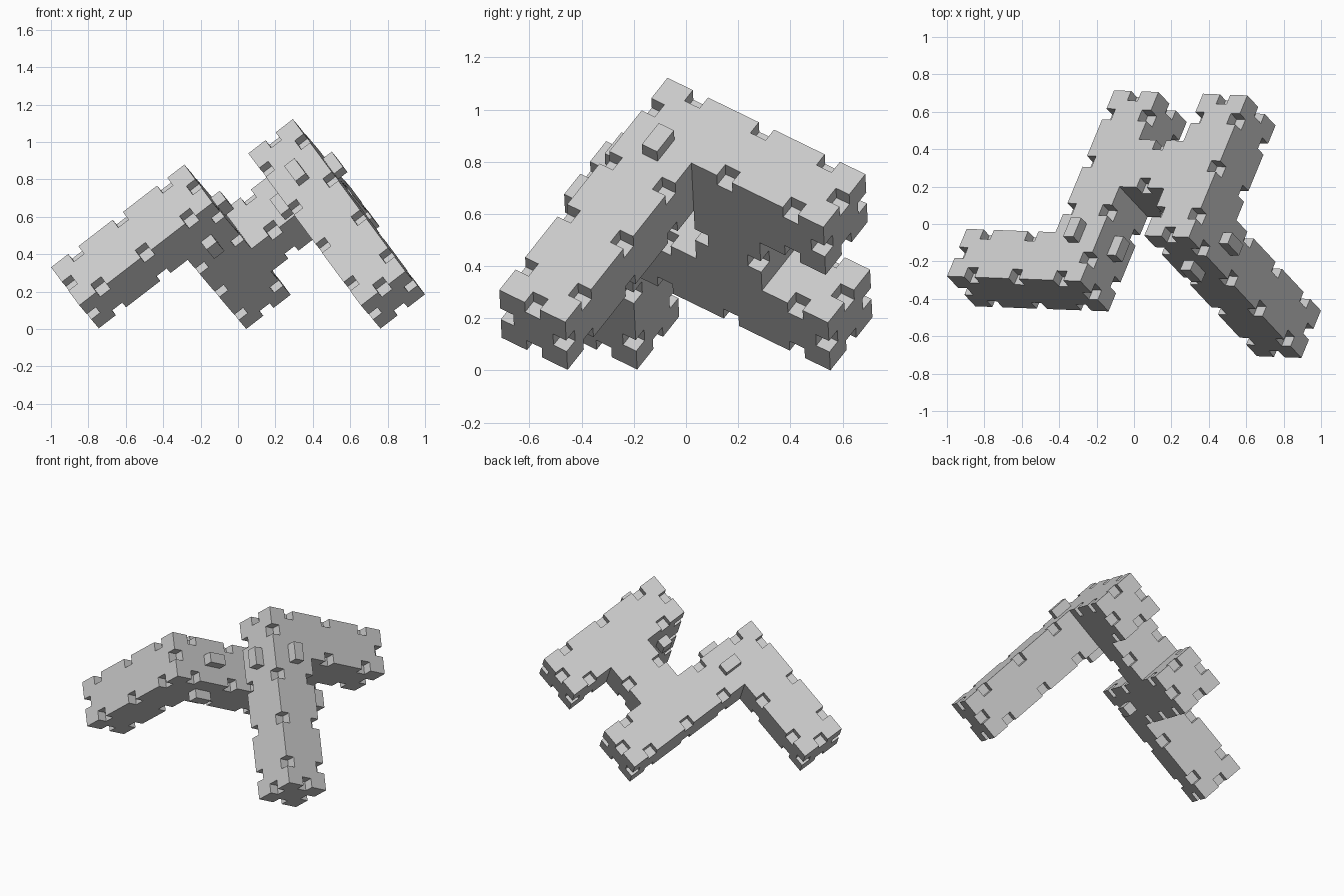
import bpy, bmesh
from itertools import product
from mathutils import Vector

if "Cube" in bpy.data.objects:
    bpy.data.objects.remove(bpy.data.objects["Cube"])

# tilted cube lattice: unit size, axes and reference corner
U = 0.30
R = Vector((0.792, -0.03, 0.61)).normalized()
Q = Vector((0.346, 0.843, -0.412))
Q = (Q - R * Q.dot(R)).normalized()
P = -R.cross(Q)
O = Vector((0.293, -0.071, 1.122))
W, D = 0.23, 0.20                      # notch width and depth, in units
BREAKS = [0, D, 0.5 - W / 2, 0.5 + W / 2, 1 - D, 1]


def place(c):
    return O + (R * (c[0] - 1) + Q * c[1] + P * c[2]) * U


# unit cubes of each part
parts = {
    "zigzag_body": [(0, 0, 0), (0, 1, 0), (0, 2, 0), (-1, 1, 0),
                    (-2, 0, 0), (-2, 1, 0), (-2, 2, 0)],
    "right_arm": [(0, 0, 1), (0, 0, 2), (0, 0, 3)],
    "left_arm": [(-2, -1, 0), (-3, -1, 0), (-4, -1, 0)],
}
everything = {c for cells in parts.values() for c in cells}


def is_notch(cell, t):
    # middle of an outer convex edge of the whole shape
    side = [{0: -1, 4: 1}.get(v, 0) for v in t]
    if sorted(map(abs, side)) != [0, 1, 1] or t[side.index(0)] != 2:
        return False
    a, b = [n for n in range(3) if side[n]]
    for use in ((a,), (b,), (a, b)):
        n = tuple(cell[k] + (side[k] if k in use else 0) for k in range(3))
        if n in everything:
            return False
    return True


def coord(n):
    return n // 5 + BREAKS[n % 5]


def finish(bm, name):
    bmesh.ops.recalc_face_normals(bm, faces=bm.faces)
    me = bpy.data.meshes.new(name)
    bm.to_mesh(me)
    bm.free()
    bpy.context.collection.objects.link(bpy.data.objects.new(name, me))


def build(name, cells):
    solid = {tuple(c[k] * 5 + t[k] for k in range(3))
             for c in cells for t in product(range(5), repeat=3)
             if not is_notch(c, t)}
    bm = bmesh.new()
    verts = {}

    def vert(n):
        if n not in verts:
            verts[n] = bm.verts.new(place([coord(v) for v in n]))
        return verts[n]

    for s in solid:
        for axis, step in product(range(3), (0, 1)):
            n = list(s)
            n[axis] += 2 * step - 1
            if tuple(n) in solid:
                continue
            a, b = [k for k in range(3) if k != axis]
            ring = []
            for da, db in ((0, 0), (1, 0), (1, 1), (0, 1)):
                v = list(s)
                v[axis] += step
                v[a] += da
                v[b] += db
                ring.append(vert(tuple(v)))
            bm.faces.new(ring)
    bmesh.ops.recalc_face_normals(bm, faces=bm.faces)
    bmesh.ops.dissolve_limit(bm, angle_limit=0.02, verts=bm.verts, edges=bm.edges)
    finish(bm, name)


def key(name, centre, along):
    # small block straddling a seam, half sunk in the surface
    half = [D, D, D]
    half[along] = W / 2
    bm = bmesh.new()
    bmesh.ops.create_cube(bm, size=2)
    for v in bm.verts:
        v.co = place([centre[k] + v.co[k] * half[k] for k in range(3)])
    finish(bm, name)


for part_name, part_cells in parts.items():
    build(part_name, part_cells)

# keys around the two seams
key("right_key_front", (0.5, 0, 1), 0)
key("right_key_outer", (1, 0.5, 1), 1)
key("right_key_inner", (0, 0.5, 1), 1)
key("left_key_top", (-1.5, 0, 0), 0)
key("left_key_bottom", (-1.5, 0, 1), 0)
key("left_key_side", (-1, 0, 0.5), 2)
